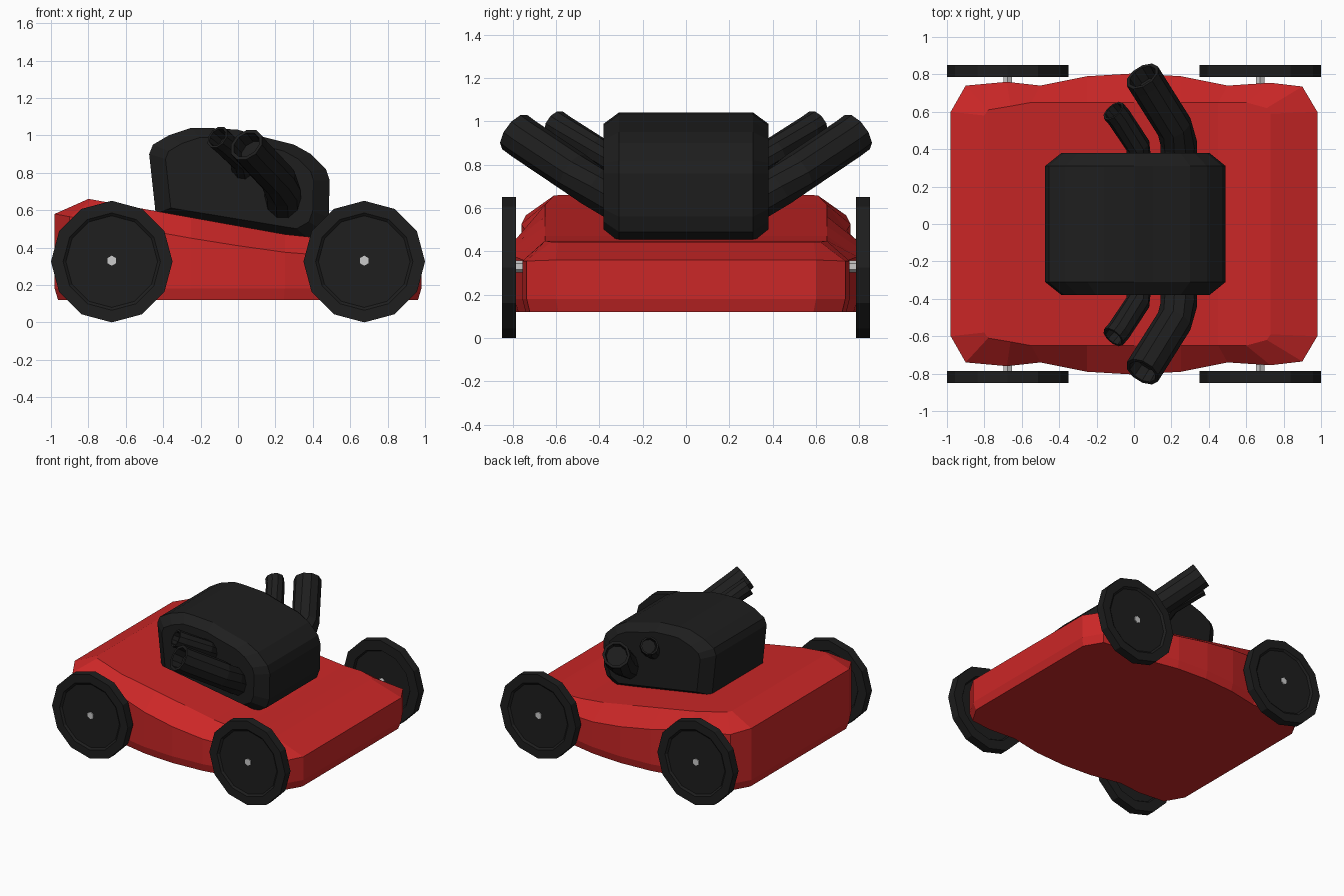
import bpy, bmesh, math
from mathutils import Vector

if "Cube" in bpy.data.objects:
    bpy.data.objects.remove(bpy.data.objects["Cube"])


def material(name, color):
    m = bpy.data.materials.new(name)
    m.diffuse_color = (*color, 1)
    m.use_nodes = True
    m.node_tree.nodes["Principled BSDF"].inputs["Base Color"].default_value = m.diffuse_color
    return m


RED = material("red_paint", (0.6, 0.02, 0.02))
BLACK = material("black_plastic", (0.013, 0.013, 0.013))


def loft(name, rings, mat=None, strip_caps=False):
    """Skin a list of equal-length point rings and close both ends."""
    bm = bmesh.new()
    vs = [[bm.verts.new(p) for p in r] for r in rings]
    n = len(vs[0])
    for a, b in zip(vs, vs[1:]):
        for i in range(n):
            j = (i + 1) % n
            bm.faces.new((a[i], a[j], b[j], b[i]))
    for r in (vs[0], vs[-1]):
        if strip_caps:
            for i in range(n // 2 - 1):
                bm.faces.new((r[i], r[i + 1], r[n - 2 - i], r[n - 1 - i]))
        else:
            bm.faces.new(r)
    bmesh.ops.recalc_face_normals(bm, faces=bm.faces)
    me = bpy.data.meshes.new(name)
    bm.to_mesh(me)
    bm.free()
    ob = bpy.data.objects.new(name, me)
    bpy.context.collection.objects.link(ob)
    if mat:
        me.materials.append(mat)
    return ob


def mirrored(half):
    return half + [(x, -y, z) for x, y, z in reversed(half)]


def disc(x, y, z, r, n):
    return [(x + r * math.sin(2 * math.pi * i / n), y,
             z + r * math.cos(2 * math.pi * i / n)) for i in range(n)]


# Deck: shoulder outline and raised top outline, back to front
shoulder = [(-.98, .60, .58), (-.90, .74, .565), (-.68, .76, .525), (-.50, .74, .495),
            (-.25, .79, .45), (0, .805, .41), (.25, .79, .375), (.50, .74, .355),
            (.73, .755, .355), (.90, .735, .355), (.98, .60, .36)]
top = [(-.80, .58, .66), (-.78, .61, .657), (-.66, .63, .635), (-.55, .65, .615),
       (-.25, .65, .561), (0, .65, .516), (.25, .65, .471), (.45, .65, .45),
       (.60, .65, .448), (.71, .62, .443), (.73, .59, .442)]
loft("deck", [mirrored([(x * .982, y * .98, .12) for x, y, _ in shoulder]),
              mirrored([(x, y, .18) for x, y, _ in shoulder]),
              mirrored(shoulder), mirrored(top)], RED, strip_caps=True)

# Engine cover: side profile with chamfered flanks
profile = [(-.44, .58), (-.475, .90), (-.455, .95), (-.37, 1.0), (-.25, 1.04), (-.16, 1.04),
           (0, 1.03), (.10, 1.0), (.30, .95), (.39, .90), (.47, .82), (.49, .76),
           (.485, .56), (.46, .49), (.38, .445)]


def engine_ring(y, s):
    return [(.01 + (x - .01) * s, y, .755 + (z - .755) * s) for x, z in profile]


loft("engine_cover", [engine_ring(-.38, .82), engine_ring(-.31, 1),
                      engine_ring(.31, 1), engine_ring(.38, .82)], BLACK)


# Exhaust pipes: tubes with open mouths
def pipe(name, path, r, n=10):
    pts = [Vector(p) for p in path]
    rings = []

    def ring(c, d, rad):
        u = d.cross(Vector((0, 0, 1))).normalized()
        v = u.cross(d)
        rings.append([c + rad * (u * math.cos(2 * math.pi * i / n) +
                                 v * math.sin(2 * math.pi * i / n)) for i in range(n)])

    for i, p in enumerate(pts):
        a, b = pts[max(i - 1, 0)], pts[min(i + 1, len(pts) - 1)]
        ring(p, (b - a).normalized(), r)
    end = (pts[-1] - pts[-2]).normalized()
    ring(pts[-1], end, r * .8)
    ring(pts[-1] - end * .08, end, r * .75)
    loft(name, rings, BLACK)


for s, side in ((-1, "front"), (1, "back")):
    pipe(f"large_exhaust_{side}", [(.24, s * .30, .62), (.24, s * .43, .70),
                                   (.215, s * .52, .765), (.07, s * .75, .92),
                                   (.045, s * .79, .95)], .098)
    pipe(f"small_exhaust_{side}", [(.03, s * .30, .79), (.02, s * .42, .87),
                                   (-.08, s * .57, .965), (-.11, s * .605, .99)], .066)

    # Wheels with recessed faces, and grey hexagonal axles
    for x, end in ((-.675, "rear"), (.675, "nose")):
        steps = [(.80, .24), (.785, .25), (.785, .325), (.85, .325), (.85, .26), (.838, .245)]
        loft(f"wheel_{end}_{side}", [disc(x, s * y, .325, r, 12) for y, r in steps], BLACK)
        loft(f"axle_{end}_{side}", [disc(x, s * y, .33, .027, 6) for y in (.70, .845)])
